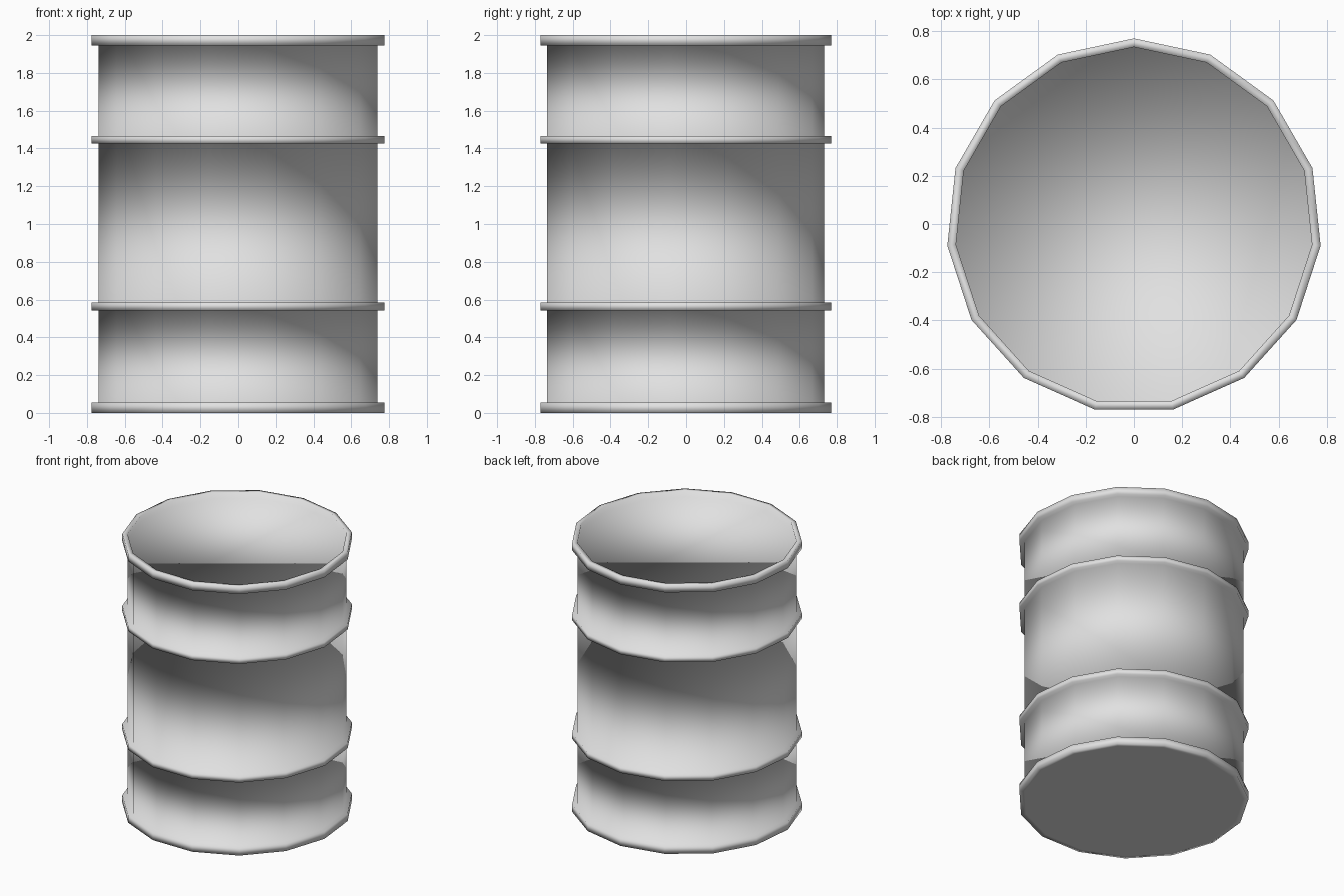
import bpy, bmesh, math

if "Cube" in bpy.data.objects:
    bpy.data.objects.remove(bpy.data.objects["Cube"], do_unlink=True)

SIDES = 15
WALL, HOOP = 0.743, 0.779     # radii of the wall and of the hoops
LID = 1.955                   # height of the sunken lid
HOOPS = [(0.0, 0.055), (0.543, 0.585), (1.426, 1.465), (1.946, 2.0)]

metal = bpy.data.materials.new("grey metal")
metal.use_nodes = True
grey = (0.75, 0.75, 0.75, 1)
metal.diffuse_color = grey
metal.node_tree.nodes["Principled BSDF"].inputs["Base Color"].default_value = grey

# Profile from the base up to the lid: each hoop steps out from the wall
profile = []
for low, high in HOOPS:
    profile += [(WALL, low), (HOOP, low), (HOOP, high), (WALL, high)]
profile.append((WALL, LID))

# Barrel: stacked polygon loops, bridged and capped
bm = bmesh.new()
y_shift = -HOOP * (1 - math.cos(math.pi / SIDES)) / 2
angles = [math.pi / 2 + math.tau * i / SIDES for i in range(SIDES)]
loops = [[bm.verts.new((radius * math.cos(a), radius * math.sin(a) + y_shift, z))
          for a in angles] for radius, z in profile]
for lower, upper in zip(loops, loops[1:]):
    for i in range(SIDES):
        j = (i + 1) % SIDES
        bm.faces.new((lower[i], lower[j], upper[j], upper[i]))
bm.faces.new(reversed(loops[0]))
bm.faces.new(loops[-1])
for face in bm.faces:
    face.smooth = True

mesh = bpy.data.meshes.new("barrel")
bm.to_mesh(mesh)
bm.free()
mesh.materials.append(metal)
barrel = bpy.data.objects.new("barrel", mesh)
bpy.context.collection.objects.link(barrel)
